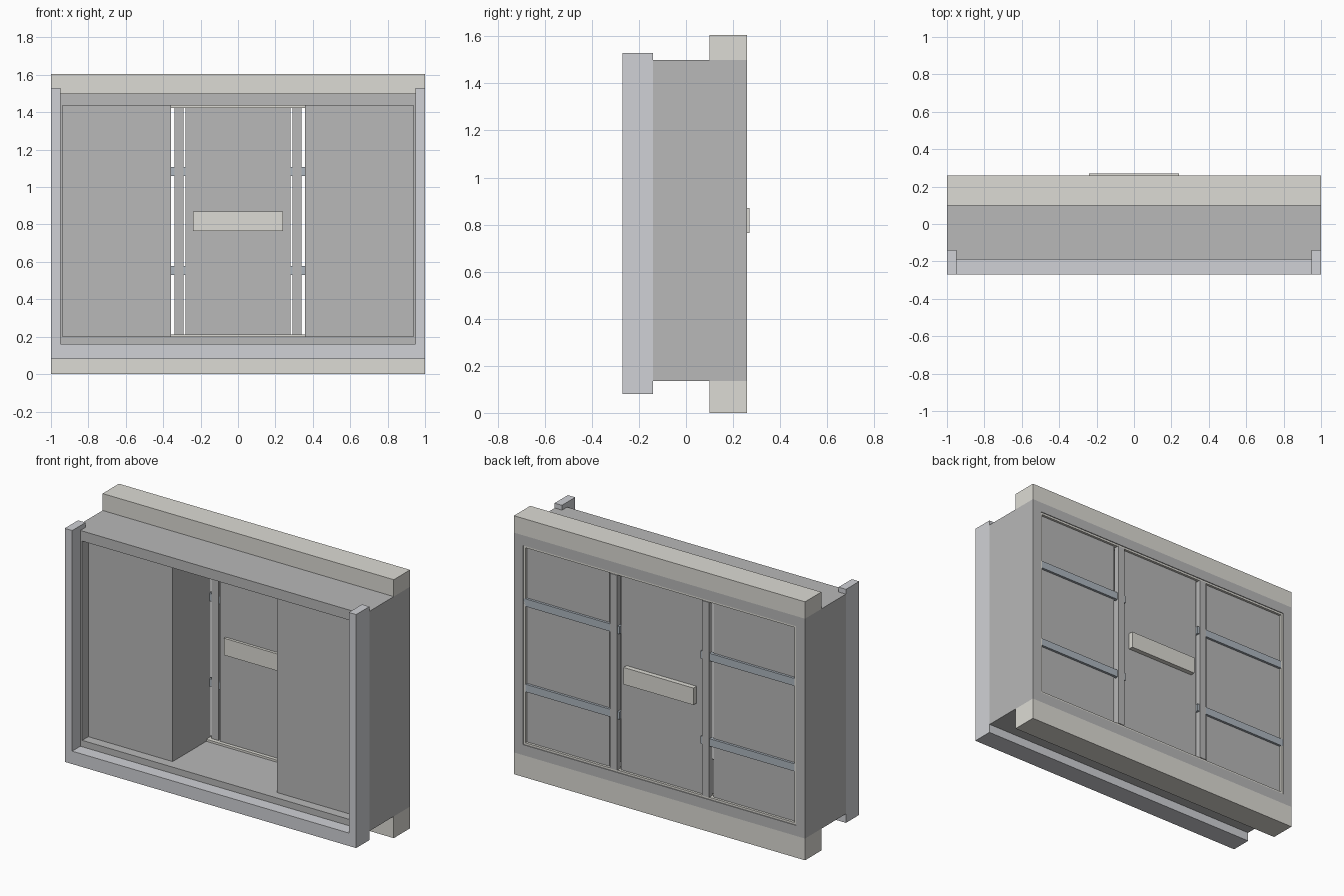
import bpy, bmesh

if "Cube" in bpy.data.objects:
    bpy.data.objects.remove(bpy.data.objects["Cube"])


def material(name, rgb):
    m = bpy.data.materials.new(name)
    m.diffuse_color = (*rgb, 1)
    m.use_nodes = True
    m.node_tree.nodes["Principled BSDF"].inputs["Base Color"].default_value = m.diffuse_color
    return m


GREY = material("dark_grey", (0.48, 0.48, 0.48))
CREAM = material("cream", (0.72, 0.71, 0.66))
SILVER = material("silver", (0.63, 0.64, 0.67))
STEEL = material("steel_blue", (0.42, 0.47, 0.52))


def finish(name, bm, mat):
    bmesh.ops.recalc_face_normals(bm, faces=bm.faces)
    mesh = bpy.data.meshes.new(name)
    bm.to_mesh(mesh)
    bm.free()
    mesh.materials.append(mat)
    ob = bpy.data.objects.new(name, mesh)
    bpy.context.collection.objects.link(ob)
    return ob


def box(name, x, y, z, mat):
    """Box from (min, max) ranges."""
    bm = bmesh.new()
    bmesh.ops.create_cube(bm, size=1)
    for v in bm.verts:
        v.co = [(a + b) / 2 + c * (b - a) for c, (a, b) in zip(v.co, (x, y, z))]
    return finish(name, bm, mat)


def pair(name, x, y, z, mat):
    """The same box on the right and on the left."""
    box(name + "_right", x, y, z, mat)
    box(name + "_left", (-x[1], -x[0]), y, z, mat)


def ring(name, outer, inner, y, mat):
    """Rectangular frame; outer and inner are (half width, bottom, top)."""
    bm = bmesh.new()
    loops = []
    for w, lo, hi in (outer, inner):
        for yy in y:
            loops.append([bm.verts.new((px, yy, pz)) for px, pz in
                          ((-w, lo), (w, lo), (w, hi), (-w, hi))])
    of, ob_, nf, nb = loops
    for a, b in ((of, ob_), (ob_, nb), (nb, nf), (nf, of)):
        for i in range(4):
            j = (i + 1) % 4
            bm.faces.new((a[i], a[j], b[j], b[i]))
    return finish(name, bm, mat)


# deep surround and the thin liner at its back edge
ring("surround", (1, 0.135, 1.5), (0.937, 0.2, 1.437), (-0.19, 0.26), GREY)
ring("liner", (0.937, 0.2, 1.437), (0.925, 0.213, 1.424), (0.20, 0.255), CREAM)

# beams along the back
box("top_beam", (-1, 1), (0.10, 0.26), (1.5, 1.605), CREAM)
box("bottom_beam", (-1, 1), (0.10, 0.26), (0, 0.135), CREAM)

# front trim: posts at both ends and an angled sill
pair("front_post", (0.95, 1.001), (-0.27, -0.14), (0.08, 1.53), SILVER)
box("front_sill", (-0.95, 0.95), (-0.27, -0.19), (0.08, 0.16), SILVER)
box("sill_lip", (-0.95, 0.95), (-0.19, -0.14), (0.08, 0.135), SILVER)

# side cabinets, slim posts, and cross rails on the back
pair("side_cabinet", (0.358, 0.937), (-0.13, 0.24), (0.2, 1.437), GREY)
pair("slim_post", (0.292, 0.34), (0.225, 0.26), (0.213, 1.424), GREY)
for label, z in (("lower", 0.53), ("upper", 1.06)):
    pair(label + "_rail", (0.279, 0.937), (0.23, 0.255), (z, z + 0.047), STEEL)

# middle door with a handle through it
box("door", (-0.28, 0.28), (0.222, 0.24), (0.213, 1.424), GREY)
box("handle", (-0.24, 0.24), (0.205, 0.27), (0.765, 0.87), CREAM)
